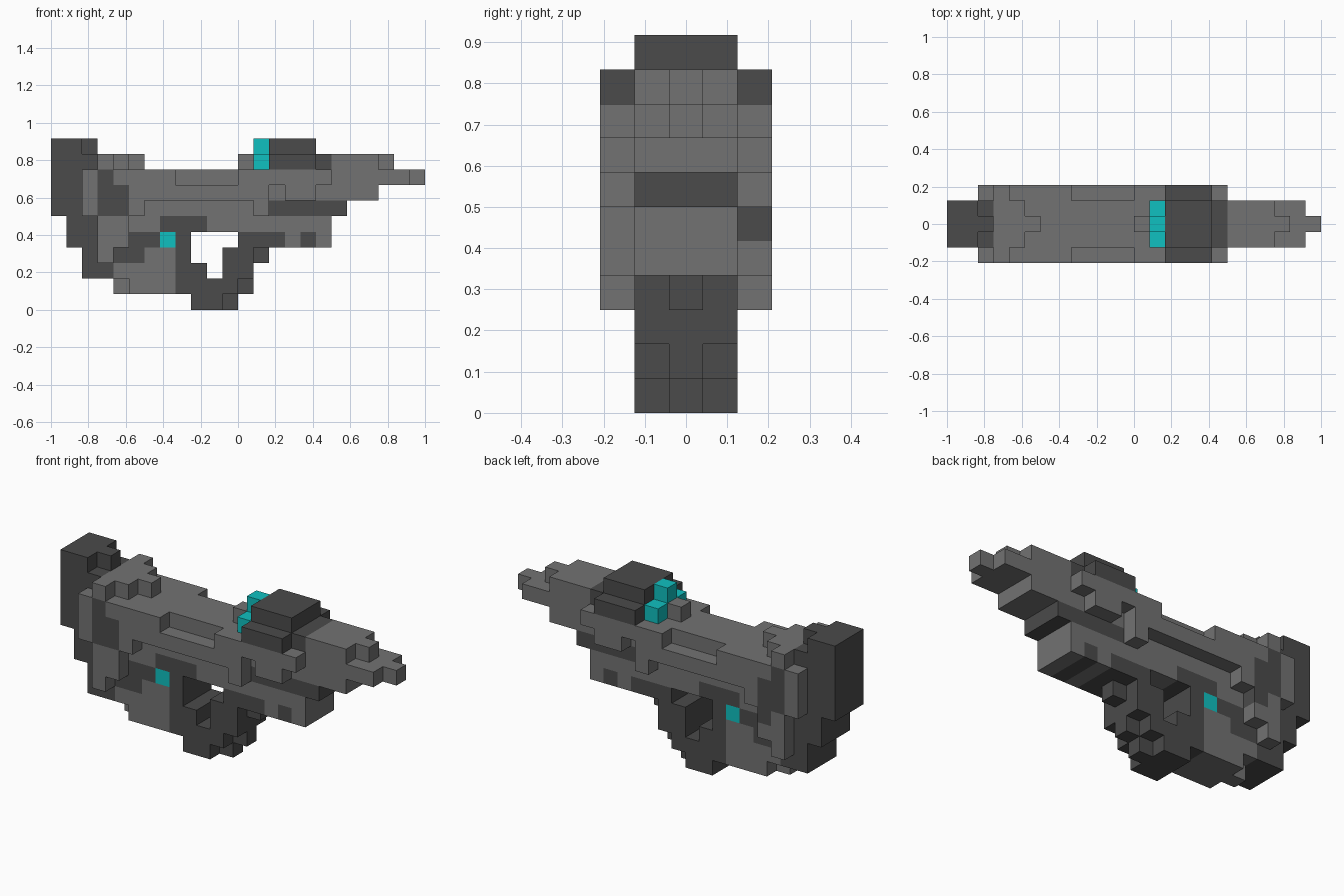
import bpy, bmesh
from mathutils import Vector

cube = bpy.data.objects.get("Cube")
if cube:
    bpy.data.objects.remove(cube)


def make_material(name, colour):
    mat = bpy.data.materials.new(name)
    mat.use_nodes = True
    mat.diffuse_color = colour
    mat.node_tree.nodes["Principled BSDF"].inputs["Base Color"].default_value = colour
    return mat


materials = [
    make_material("grey metal", (0.17, 0.17, 0.17, 1)),
    make_material("dark metal", (0.07, 0.07, 0.07, 1)),
    make_material("cyan glow", (0.005, 0.53, 0.53, 1)),
]
GREY, DARK, CYAN = range(len(materials))
UNIT = 1 / 12
HALF_LENGTH = 12
cells = {}


def paint(part, colour, cols, rows, half=1, low=None):
    """Fill a block of cells, inclusive, symmetric about the middle unless low is given."""
    start = -half if low is None else low
    for c in range(cols[0], cols[1] + 1):
        for r in range(rows[0], rows[1] + 1):
            for y in range(start, half + 1):
                cells[c, y, r] = (part, colour)


# Receiver core
paint("receiver", GREY, cols=(2, 17), rows=(7, 8))
paint("receiver", GREY, cols=(2, 13), rows=(5, 6))

# Receiver side plating, with recesses left open
paint("side_plating", GREY, cols=(2, 7), rows=(8, 8), half=2)
paint("side_plating", GREY, cols=(12, 17), rows=(8, 8), half=2)
paint("side_plating", GREY, cols=(2, 13), rows=(7, 7), half=2)
paint("side_plating", GREY, cols=(15, 16), rows=(7, 7), half=2)
paint("side_plating", GREY, cols=(2, 5), rows=(6, 6), half=2)
paint("side_plating", GREY, cols=(13, 13), rows=(6, 6), half=2)
paint("side_plating", GREY, cols=(3, 4), rows=(4, 5), half=2)
paint("side_plating", GREY, cols=(3, 3), rows=(3, 3), half=2)

# Dark camouflage patches on the plating
paint("side_plating", DARK, cols=(3, 3), rows=(7, 7), half=2)
paint("side_plating", DARK, cols=(4, 4), rows=(6, 7), half=2)
paint("side_plating", DARK, cols=(3, 3), rows=(6, 6), half=2)
paint("side_plating", DARK, cols=(4, 4), rows=(5, 5), half=2, low=2)
for side in (-2, 2):
    paint("side_plating", DARK, cols=(3, 3), rows=(8, 8), half=side, low=side)

# Stepped rear sight block
paint("rear_block", GREY, cols=(3, 3), rows=(9, 9), half=2)
paint("rear_block", GREY, cols=(4, 4), rows=(9, 9))
paint("rear_block", GREY, cols=(5, 5), rows=(9, 9), half=0)

# Stock
paint("stock", DARK, cols=(0, 1), rows=(6, 10))
paint("stock", DARK, cols=(2, 2), rows=(9, 9))
paint("stock", DARK, cols=(2, 2), rows=(10, 10), half=0)
paint("stock", DARK, cols=(1, 2), rows=(4, 5))
paint("stock", DARK, cols=(2, 3), rows=(2, 2))
paint("stock", DARK, cols=(2, 2), rows=(3, 3))

# Grip with dark patches and a glowing stud
paint("grip", GREY, cols=(4, 7), rows=(2, 4))
paint("grip", GREY, cols=(5, 7), rows=(1, 1))
paint("grip", GREY, cols=(4, 4), rows=(1, 1), half=0)
paint("grip", DARK, cols=(4, 5), rows=(3, 3))
paint("grip", DARK, cols=(5, 6), rows=(4, 4))
paint("grip", GREY, cols=(4, 4), rows=(4, 4), half=2)
paint("grip", DARK, cols=(7, 9), rows=(5, 5))
paint("grip", DARK, cols=(8, 8), rows=(1, 4))
paint("glow_stud", CYAN, cols=(7, 7), rows=(4, 4))

# Guard below the opening
paint("guard", DARK, cols=(9, 9), rows=(2, 2))
paint("guard", DARK, cols=(9, 11), rows=(1, 1))
paint("guard", DARK, cols=(12, 12), rows=(1, 1), half=0)
paint("guard", DARK, cols=(9, 10), rows=(0, 0))
paint("guard", DARK, cols=(11, 11), rows=(0, 0), half=0)
paint("guard", DARK, cols=(11, 12), rows=(2, 3))
paint("guard", DARK, cols=(13, 13), rows=(3, 3), half=0)

# Fore end under the barrel
paint("fore_end", DARK, cols=(14, 18), rows=(6, 6))
paint("fore_end", GREY, cols=(12, 17), rows=(4, 5))
paint("fore_end", DARK, cols=(12, 14), rows=(4, 4))
paint("fore_end", DARK, cols=(16, 16), rows=(4, 4))

# Barrel and muzzle
paint("barrel", GREY, cols=(18, 20), rows=(7, 9))
paint("barrel", GREY, cols=(21, 22), rows=(8, 8))
paint("barrel", GREY, cols=(21, 21), rows=(9, 9), half=0)
paint("muzzle", GREY, cols=(23, 23), rows=(8, 8), half=0)

# Scope with glowing lens
paint("scope", GREY, cols=(12, 12), rows=(9, 9), half=0)
paint("scope", DARK, cols=(14, 16), rows=(9, 9), half=2)
paint("scope", DARK, cols=(17, 17), rows=(9, 9))
paint("scope", DARK, cols=(14, 16), rows=(10, 10))
paint("scope_lens", CYAN, cols=(13, 13), rows=(9, 9))
paint("scope_lens", CYAN, cols=(13, 13), rows=(10, 10), half=0)


def build(part):
    """Make one object from the outward faces of a part's cells."""
    bm = bmesh.new()
    for cell, (owner, colour) in cells.items():
        if owner != part:
            continue
        c, y, r = cell
        centre = Vector((c + 0.5 - HALF_LENGTH, y, r + 0.5))
        for axis in range(3):
            for sign in (-1, 1):
                neighbour = list(cell)
                neighbour[axis] += sign
                if tuple(neighbour) in cells:
                    continue
                n, u, v = Vector(), Vector(), Vector()
                n[axis] = sign / 2
                u[(axis + 1) % 3] = 0.5
                v[(axis + 2) % 3] = sign / 2
                corners = (n - u - v, n + u - v, n + u + v, n - u + v)
                face = bm.faces.new([bm.verts.new((centre + k) * UNIT) for k in corners])
                face.material_index = colour
    bmesh.ops.remove_doubles(bm, verts=bm.verts[:], dist=UNIT / 100)
    bmesh.ops.dissolve_limit(bm, angle_limit=0.01, verts=bm.verts[:],
                             edges=bm.edges[:], delimit={"MATERIAL"})
    mesh = bpy.data.meshes.new(part)
    bm.to_mesh(mesh)
    bm.free()
    for mat in materials:
        mesh.materials.append(mat)
    bpy.context.collection.objects.link(bpy.data.objects.new(part, mesh))


for part in sorted({owner for owner, _ in cells.values()}):
    build(part)
